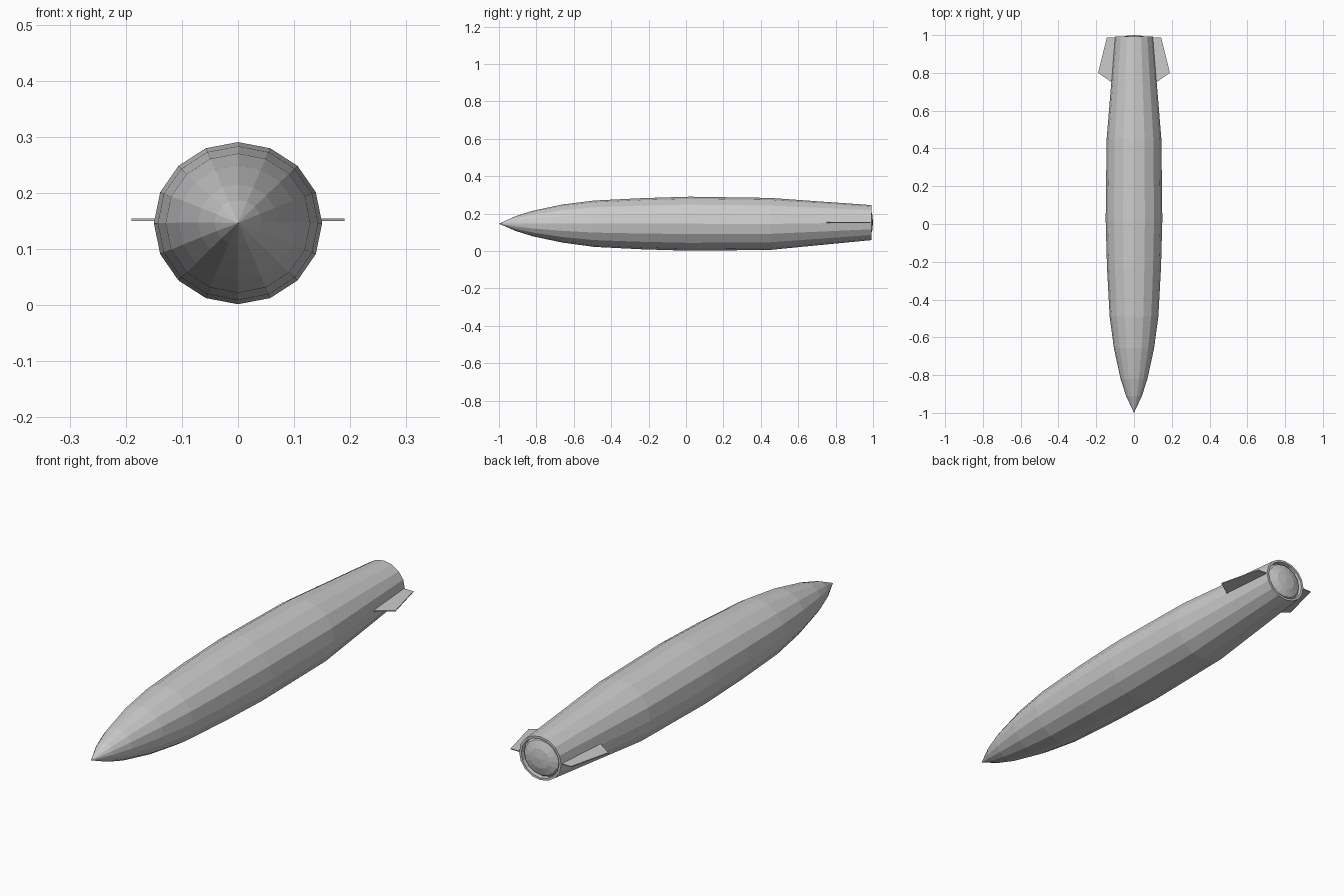
import bpy, bmesh, math

if "Cube" in bpy.data.objects:
    bpy.data.objects.remove(bpy.data.objects["Cube"])

SIDES = 16


def finish(name, bm):
    bmesh.ops.recalc_face_normals(bm, faces=bm.faces)
    mesh = bpy.data.meshes.new(name)
    bm.to_mesh(mesh)
    bm.free()
    obj = bpy.data.objects.new(name, mesh)
    bpy.context.collection.objects.link(obj)
    return obj


def loft(name, stations):
    """Skin elliptical rings (y, x radius, z radius, z centre); zero radius is a point."""
    bm = bmesh.new()
    rings = []
    for y, rx, rz, cz in stations:
        if rx == 0:
            rings.append([bm.verts.new((0, y, cz))] * SIDES)
        else:
            rings.append([bm.verts.new((rx * math.sin(a), y, cz + rz * math.cos(a)))
                          for a in (2 * math.pi * i / SIDES for i in range(SIDES))])
    for a, b in zip(rings, rings[1:]):
        for i in range(SIDES):
            j = (i + 1) % SIDES
            quad = list(dict.fromkeys((a[i], a[j], b[j], b[i])))
            bm.faces.new(quad)
    return finish(name, bm)


# Hull from pointed nose to tail rim, then into the recess and over the domed end cap
loft("hull", [
    (-1.00, 0, 0, 0.146),
    (-0.91, 0.042, 0.040, 0.147),
    (-0.82, 0.071, 0.068, 0.147),
    (-0.66, 0.106, 0.102, 0.147),
    (-0.49, 0.129, 0.124, 0.146),
    (-0.23, 0.143, 0.137, 0.146),
    (0.02, 0.150, 0.1445, 0.146),
    (0.45, 0.145, 0.139, 0.145),
    (0.992, 0.100, 0.0935, 0.152),
    (0.992, 0.090, 0.084, 0.152),
    (0.975, 0.088, 0.082, 0.152),
    (0.985, 0.080, 0.075, 0.152),
    (0.996, 0.045, 0.042, 0.152),
    (1.00, 0, 0, 0.152),
])

# Thin swept tail fins, one per side
for side, label in ((-1, "left"), (1, "right")):
    bm = bmesh.new()
    outline = [(0.105, 0.735), (0.118, 0.75), (0.190, 0.80), (0.144, 0.987), (0.094, 0.987)]
    face = bm.faces.new([bm.verts.new((side * x, y, 0.150)) for x, y in outline])
    top = bmesh.ops.extrude_face_region(bm, geom=[face])["geom"]
    bmesh.ops.translate(bm, vec=(0, 0, 0.004),
                        verts=[v for v in top if isinstance(v, bmesh.types.BMVert)])
    finish(label + "_tail_fin", bm)
